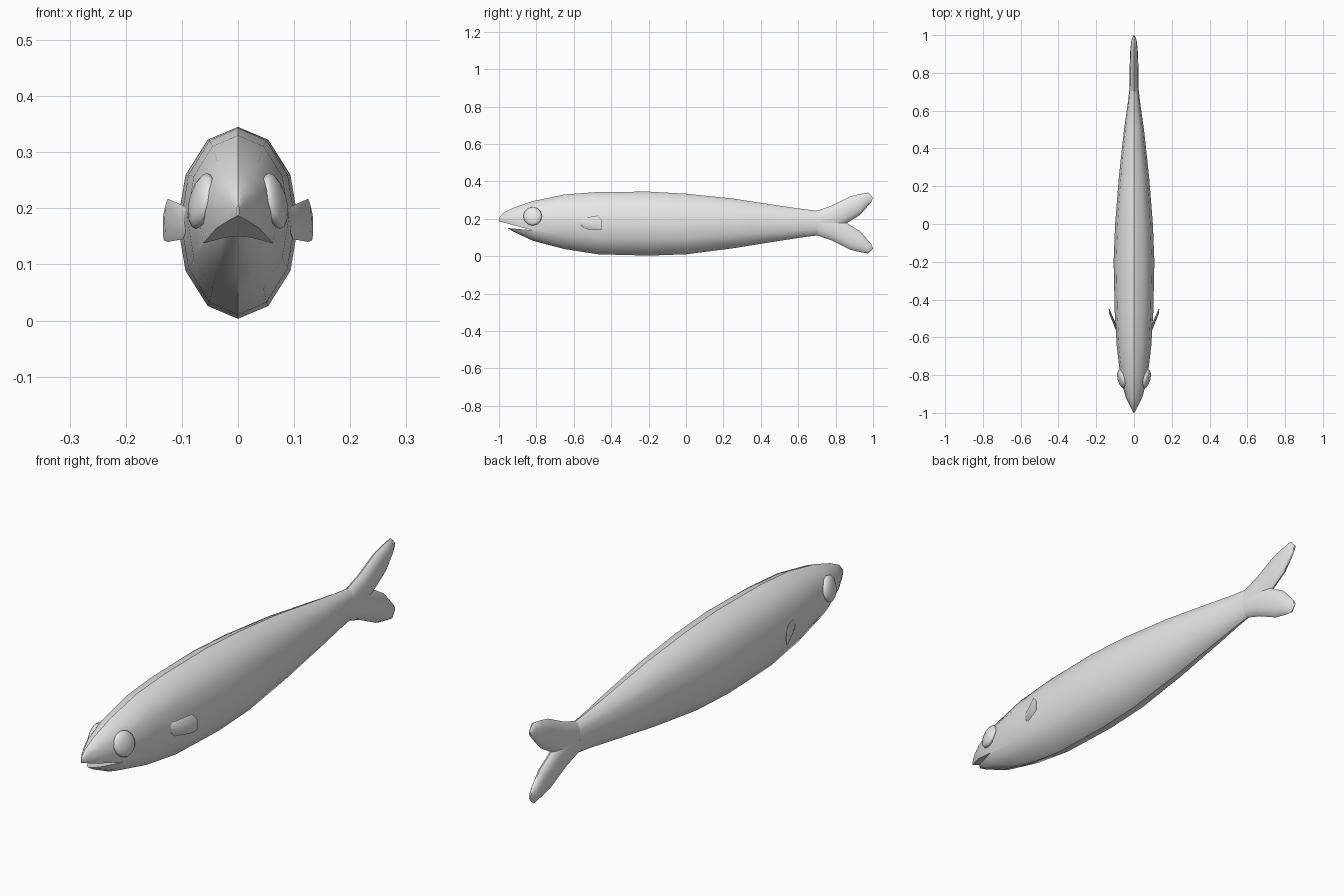
import bpy
import bmesh
import math
from mathutils import Vector

default = bpy.data.objects.get("Cube")
if default:
    bpy.data.objects.remove(default, do_unlink=True)

grey = bpy.data.materials.new("pale_grey")
grey.use_nodes = True
colour = (0.8, 0.8, 0.8, 1)
grey.diffuse_color = colour
grey.node_tree.nodes["Principled BSDF"].inputs["Base Color"].default_value = colour


def finish(bm, name, angle=50):
    """Turn a bmesh into a smooth shaded object."""
    bmesh.ops.recalc_face_normals(bm, faces=bm.faces)
    mesh = bpy.data.meshes.new(name)
    bm.to_mesh(mesh)
    bm.free()
    mesh.materials.append(grey)
    obj = bpy.data.objects.new(name, mesh)
    bpy.context.collection.objects.link(obj)
    smooth(obj, angle)
    return obj


def smooth(obj, angle):
    bpy.ops.object.select_all(action="DESELECT")
    obj.select_set(True)
    bpy.context.view_layer.objects.active = obj
    bpy.ops.object.shade_smooth_by_angle(angle=math.radians(angle))


def loft(name, sections, sides=12, angle=50):
    """Skin elliptical rings, each given by two end points and a half width in x."""
    bm = bmesh.new()
    rings = []
    for a, b, width in sections:
        a, b = Vector(a), Vector(b)
        ring = []
        for i in range(sides):
            t = math.tau * i / sides
            offset = (a - b) / 2 * math.cos(t) + Vector((width * math.sin(t), 0, 0))
            ring.append(bm.verts.new((a + b) / 2 + offset))
        rings.append(ring)
    for r, s in zip(rings, rings[1:]):
        for i in range(sides):
            j = (i + 1) % sides
            bm.faces.new((r[i], r[j], s[j], s[i]))
    bm.faces.new(rings[0])
    bm.faces.new(rings[-1])
    return finish(bm, name, angle)


# Body: position along y, top, bottom, half width
stations = [
    (-1, .205, .185, .002), (-.975, .232, .163, .016), (-.92, .26, .13, .043),
    (-.82, .294, .083, .071), (-.65, .33, .038, .091), (-.47, .343, .01, .102),
    (-.2, .345, .003, .108), (0, .334, .01, .1), (.25, .308, .042, .08),
    (.5, .27, .082, .053), (.63, .251, .102, .034), (.71, .242, .112, .025),
]
body = loft("body", [((0, y, top), (0, y, low), w) for y, top, low, w in stations])

# Mouth: thin wedge cut out of the head
bm = bmesh.new()
wedge = [(-1.05, .2), (-1.05, .16), (-.82, .138)]
face = bm.faces.new([bm.verts.new((-.2, y, z)) for y, z in wedge])
side = bmesh.ops.extrude_face_region(bm, geom=[face])["geom"]
bmesh.ops.translate(bm, vec=(.4, 0, 0),
                    verts=[v for v in side if isinstance(v, bmesh.types.BMVert)])
cutter = finish(bm, "mouth_cutter")
cut = body.modifiers.new("mouth", "BOOLEAN")
cut.operation = "DIFFERENCE"
cut.solver = "EXACT"
cut.object = cutter
bpy.context.view_layer.objects.active = body
bpy.ops.object.modifier_apply(modifier=cut.name)
bpy.data.objects.remove(cutter, do_unlink=True)
smooth(body, 40)

# Tail: one lobe, mirrored about the tail axis (outer y z, inner y z, half width)
lobe = [
    (.7, .242, .7, .112, .025), (.78, .27, .8, .14, .024), (.88, .32, .86, .177, .022),
    (.935, .333, .93, .22, .019), (.975, .34, .967, .262, .014), (1, .313, .99, .288, .004),
]
AXIS = .177
for name, sign in (("upper_tail_lobe", 1), ("lower_tail_lobe", -1)):
    def flip(z):
        return AXIS + sign * (z - AXIS)
    loft(name, [((0, ya, flip(za)), (0, yb, flip(zb)), w) for ya, za, yb, zb, w in lobe])

# Pectoral fins and eyes on both sides
fin = [
    (.085, -.58, .197, .18, .004), (.098, -.54, .205, .145, .007),
    (.125, -.475, .217, .14, .006), (.132, -.45, .193, .143, .002),
]
for name, sign in (("left", 1), ("right", -1)):
    loft(name + "_fin", [((sign * x, y, top), (sign * x, y, low), w)
                         for x, y, top, low, w in fin], sides=8, angle=60)

    bm = bmesh.new()
    bmesh.ops.create_uvsphere(bm, u_segments=12, v_segments=8, radius=.05)
    for v in bm.verts:
        x, y, z = v.co
        lean = .2 * y - .2 * x
        v.co = (sign * (.065 + .4 * z + .2 * y - .2 * x), -.82 + y, .213 + x)
    finish(bm, name + "_eye", 60)
